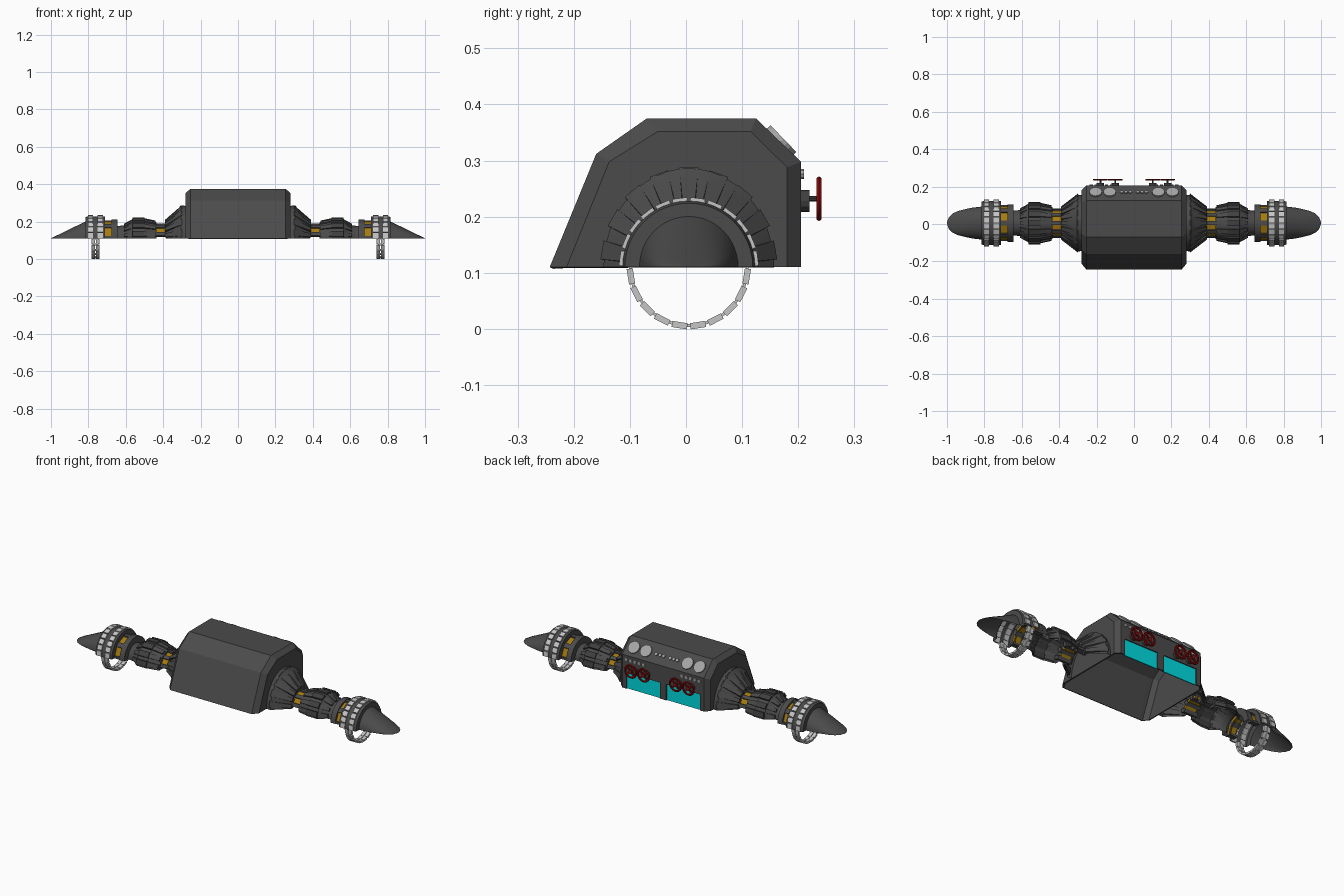
import bpy, bmesh, math
from mathutils import Matrix, Vector

if "Cube" in bpy.data.objects:
    bpy.data.objects.remove(bpy.data.objects["Cube"])

CY, CZ = 0.005, 0.11   # arm axis


def material(name, rgb):
    m = bpy.data.materials.new(name)
    m.diffuse_color = (*rgb, 1)
    m.use_nodes = True
    m.node_tree.nodes["Principled BSDF"].inputs["Base Color"].default_value = m.diffuse_color
    return m


DARK = material("dark grey metal", (0.07, 0.07, 0.07))
SHADE = material("deep grey metal", (0.05, 0.05, 0.05))
STEEL = material("light steel", (0.38, 0.38, 0.38))
CHAIN = material("bright chain steel", (0.56, 0.56, 0.56))
AMBER = material("amber", (0.38, 0.2, 0.005))
TEAL = material("teal glass", (0.0, 0.72, 0.76))
RED = material("red", (0.27, 0.003, 0.003))


def finish(bm, name, mat, mirror=True, smooth=False):
    bmesh.ops.recalc_face_normals(bm, faces=bm.faces)
    me = bpy.data.meshes.new(name)
    bm.to_mesh(me)
    bm.free()
    me.materials.append(mat)
    ob = bpy.data.objects.new(name, me)
    bpy.context.collection.objects.link(ob)
    if mirror:
        ob.modifiers.new("mirror", 'MIRROR').use_mirror_merge = False
    if smooth:
        bpy.context.view_layer.objects.active = ob
        ob.select_set(True)
        bpy.ops.object.shade_smooth_by_angle(angle=math.radians(35))
        ob.select_set(False)
    return ob


def box(bm, centre, size, rot=Matrix()):
    bmesh.ops.create_cube(bm, size=1, matrix=Matrix.Translation(centre) @ rot @ Matrix.Diagonal((*size, 1)))


def disc(bm, centre, r, depth, rot, seg=16):
    bmesh.ops.create_cone(bm, cap_ends=True, segments=seg, radius1=r, radius2=r, depth=depth,
                          matrix=Matrix.Translation(centre) @ rot)


def loft(bm, rings):
    rows = [[bm.verts.new(p) for p in ring] for ring in rings]
    for a, b in zip(rows, rows[1:]):
        for i in range(len(a) - 1):
            bm.faces.new((a[i], a[i + 1], b[i + 1], b[i]))
    return rows


def arc(x, ry, rz, n=24):
    return [(x, CY + ry * math.cos(math.pi * i / n), CZ + rz * math.sin(math.pi * i / n)) for i in range(n + 1)]


def half_shell(name, profile, mat, zs=1.0):
    bm = bmesh.new()
    loft(bm, [arc(x, r, r * zs) for x, r in profile])
    return finish(bm, name, mat, smooth=True)


def ribs(name, mat, start, end, steps, width, thick, zs=1.0):
    """Bars along the arm from (x, r) to (x, r), one at each fraction of the half circle."""
    bm = bmesh.new()
    for step in steps:
        t = math.pi * step
        side = Vector((0, -math.sin(t), math.cos(t))) * width / 2
        ends = []
        for x, r in (start, end):
            ring = []
            for rr, s in ((r - thick, -1), (r - thick, 1), (r, 1), (r, -1)):
                p = Vector((x, CY + rr * math.cos(t), CZ + rr * zs * math.sin(t))) + side * s * (r / start[1])
                p.z = max(p.z, CZ)
                ring.append(bm.verts.new(p))
            ends.append(ring)
        a, b = ends
        for i in range(4):
            j = (i + 1) % 4
            bm.faces.new((a[i], a[j], b[j], b[i]))
        bm.faces.new(a)
        bm.faces.new(b[::-1])
    finish(bm, name, mat)


def spread(n):
    return [(k + .5) / n for k in range(n)]


def between(n):
    return [(k + 1) / n for k in range(n - 1)]


# Housing: bevelled hollow shell with two openings in the back wall
outer = [(-.243, .11), (-.16, .312), (-.07, .375), (.125, .375), (.205, .298), (.205, .2), (.205, .11)]
inner = [(-.213, .11), (-.137, .298), (-.05, .352), (.115, .352), (.18, .288), (.18, .2), (.18, .11)]
xs = [-.28, -.255, -.23, -.02, .02, .23, .255, .28]
bm = bmesh.new()
rows = loft(bm, [[(x, y, z) for y, z in (inner if abs(x) > .27 else outer)] for x in xs])
bm.faces.new(rows[0])
bm.faces.new(rows[-1][::-1])
holes = [f for f in bm.faces if f.calc_center_median().y > .2 and f.calc_center_median().z < .2
         and .05 < abs(f.calc_center_median().x) < .2]
bmesh.ops.delete(bm, geom=holes, context='FACES')
housing = finish(bm, "housing", DARK, mirror=False)
wall = housing.modifiers.new("wall", 'SOLIDIFY')
wall.thickness, wall.offset = 0.008, -1

# Window panes just inside the back openings
bm = bmesh.new()
box(bm, (.125, .196, .156), (.212, .006, .092))
finish(bm, "window_pane", TEAL)

# Gauges and indicator lights on the upper back slope
slope = Matrix.Rotation(-math.atan2(.08, .077), 4, 'X')
out = Vector((0, .077, .08)).normalized()
mid = Vector((0, .168, .3335))
bm = bmesh.new()
for x in (.13, .205):
    disc(bm, mid + out * .003 + Vector((x, 0, 0)), .033, .01, slope, 20)
finish(bm, "gauge", STEEL)
bm = bmesh.new()
for x in (.02, .043, .066):
    disc(bm, mid + out * .003 + Vector((x, 0, 0)), .009, .008, slope, 8)
finish(bm, "indicator_light", STEEL)

# Row of small knobs on the vertical back wall
face_back = Matrix.Rotation(math.pi / 2, 4, 'X')
bm = bmesh.new()
for k in range(5):
    disc(bm, (.12 + k * .027, .206, .276), .009, .008, face_back, 8)
finish(bm, "knob", STEEL)

# Valve wheels: hub, shaft, rim and spokes
hubs, wheels = bmesh.new(), bmesh.new()
for x in (.1, .18):
    c = Vector((x, .237, .232))
    disc(hubs, (x, .212, .228), .02, .016, face_back, 12)
    disc(hubs, (x, .226, .232), .005, .03, face_back, 8)
    n, m = 20, 6
    rim = [[wheels.verts.new(c + Vector(((.034 + .006 * math.cos(b)) * math.cos(a), .005 * math.sin(b),
                                         (.034 + .006 * math.cos(b)) * math.sin(a))))
            for b in (math.tau * j / m for j in range(m))] for a in (math.tau * i / n for i in range(n))]
    for i in range(n):
        for j in range(m):
            p, q = rim[i], rim[(i + 1) % n]
            wheels.faces.new((p[j], p[(j + 1) % m], q[(j + 1) % m], q[j]))
    for k in range(2):
        box(wheels, c, (.068, .006, .009), Matrix.Rotation(math.radians(45 + 90 * k), 4, 'Y'))
    disc(wheels, c, .01, .008, face_back, 10)
finish(hubs, "valve_hub", SHADE)
finish(wheels, "valve_wheel", RED, smooth=True)

# Flared arm root with a continuous flange and wide ribs
half_shell("arm_root", [(.28, .15), (.305, .152), (.385, .078), (.385, .06)], DARK, 1.16)
ribs("root_rib", DARK, (.3, .157), (.39, .088), spread(9), .034, .02, 1.13)

# Neck: amber blocks set between dark slats
ribs("neck_window", AMBER, (.37, .072), (.435, .072), between(5), .034, .014)
ribs("neck_slat", DARK, (.365, .08), (.45, .08), spread(5), .02, .026)

# Drum joint
half_shell("drum", [(.435, .055), (.435, .085), (.45, .092), (.495, .1), (.5, .104), (.565, .104),
                    (.575, .095), (.605, .07), (.645, .066), (.645, .1), (.675, .1), (.675, .066)], DARK)
ribs("drum_rib", SHADE, (.5, .113), (.565, .113), spread(7), .03, .014)
ribs("drum_brace", DARK, (.44, .095), (.5, .108), spread(7), .022, .012)
ribs("wrist_brace", DARK, (.57, .1), (.61, .078), spread(7), .022, .012)

# Wrist: second set of amber blocks and slats
ribs("wrist_window", AMBER, (.67, .088), (.715, .088), spread(4), .046, .014)
ribs("wrist_slat", DARK, (.67, .097), (.72, .097), [k / 4 for k in range(5)], .026, .026)

# Collar
half_shell("collar", [(.71, .07), (.71, .118), (.802, .118), (.815, .114), (.815, .085)], DARK)


# Chain: two tracks of links over the collar, one double track hanging below
def links(name, rows_x, r, width, a0, n, fill):
    bm = bmesh.new()
    for x in rows_x:
        for k in range(n):
            t = a0 + math.pi * (k + .5) / n
            c = (x, CY + r * math.cos(t), CZ + r * math.sin(t))
            box(bm, c, (width, .011, math.pi * r / n * fill), Matrix.Rotation(t, 4, 'X') @ Matrix.Rotation(math.pi / 2, 4, 'X')
                @ Matrix.Diagonal((1, 1, 1, 1)) @ Matrix.Rotation(math.pi / 2, 4, 'X'))
    finish(bm, name, CHAIN)


links("collar_chain", (.736, .788), .1185, .028, 0, 12, .86)
links("hanging_chain", (.75, .773), .1045, .019, math.pi, 10, .84)
bm = bmesh.new()
for k in range(11):
    t = math.pi * (1 + k / 10)
    box(bm, (.7615, CY + .104 * math.cos(t), CZ + .104 * math.sin(t)), (.026, .005, .01), Matrix.Rotation(t, 4, 'X'))
finish(bm, "chain_pin", CHAIN)

# Rounded tip, sloping straight down to the end
bm = bmesh.new()
loft(bm, [arc(x, w, .09 * (1 - x) / .185 + .0005) for x, w in
          ((.815, .088), (.86, .083), (.9, .075), (.94, .065), (.97, .051), (.99, .031), (1.0, .004))])
finish(bm, "arm_tip", DARK, smooth=True)
